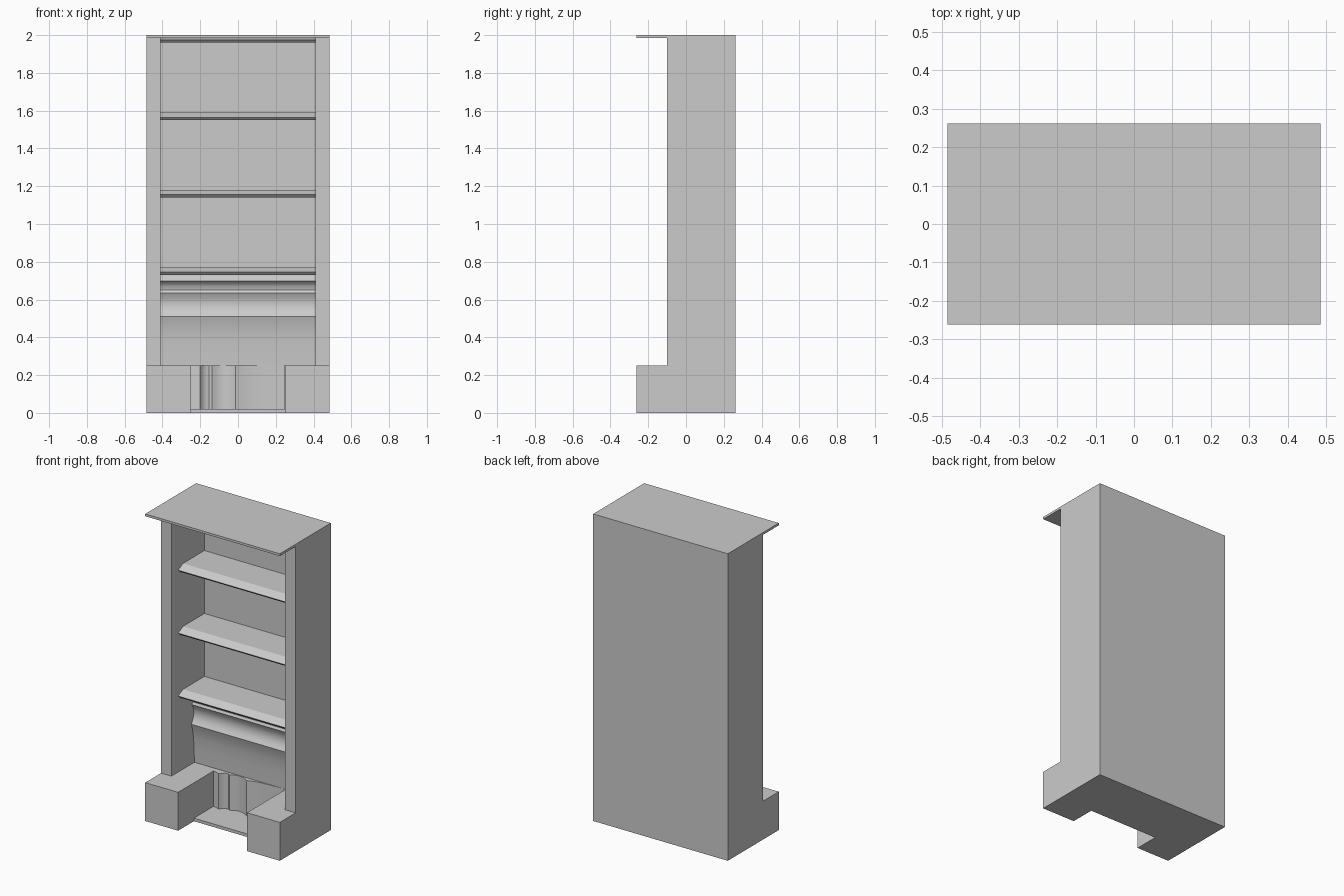
import bpy, bmesh, math
from mathutils import Vector

old = bpy.data.objects.get("Cube")
if old:
    bpy.data.objects.remove(old, do_unlink=True)

GREY = (0.6, 0.6, 0.6, 1)
mat = bpy.data.materials.new("plain grey")
mat.use_nodes = True
mat.diffuse_color = GREY
mat.node_tree.nodes["Principled BSDF"].inputs["Base Color"].default_value = GREY


def prism(name, outline, place, start, end, smooth=False):
    """Extrude a 2D outline; place(u, v, w) maps it into space."""
    bm = bmesh.new()
    face = bm.faces.new([bm.verts.new(place(u, v, start)) for u, v in outline])
    shift = Vector(place(0, 0, end)) - Vector(place(0, 0, start))
    grown = bmesh.ops.extrude_face_region(bm, geom=[face], use_keep_orig=True)
    moved = [g for g in grown["geom"] if isinstance(g, bmesh.types.BMVert)]
    bmesh.ops.translate(bm, verts=moved, vec=shift)
    bmesh.ops.recalc_face_normals(bm, faces=bm.faces)
    mesh = bpy.data.meshes.new(name)
    bm.to_mesh(mesh)
    bm.free()
    mesh.materials.append(mat)
    obj = bpy.data.objects.new(name, mesh)
    bpy.context.collection.objects.link(obj)
    if smooth:
        bpy.ops.object.select_all(action='DESELECT')
        obj.select_set(True)
        bpy.context.view_layer.objects.active = obj
        bpy.ops.object.shade_smooth_by_angle(angle=math.radians(25))
    return obj


def box(name, x0, x1, y0, y1, z0, z1):
    return prism(name, [(x0, y0), (x1, y0), (x1, y1), (x0, y1)],
                 lambda u, v, w: (u, v, w), z0, z1)


W, D = 0.485, 0.262          # half width, half depth
INNER, NOTCH = 0.41, 0.248   # half widths of the alcove and the hearth
FRONT, BACK = -0.10, 0.24    # post fronts and back wall
BASE, TOP = 0.25, 1.985

# Carcass
box("top_board", -W, W, -D, D, TOP, 2)
box("back_panel", -W, W, BACK, D, 0, TOP)
for side, s in (("right", -1), ("left", 1)):
    x0, x1 = sorted((s * INNER, s * W))
    box(side + "_post", x0, x1, FRONT, BACK, BASE, TOP)
    x0, x1 = sorted((s * NOTCH, s * W))
    box(side + "_plinth", x0, x1, -D, BACK, 0, BASE)
box("hearth_floor", -NOTCH, NOTCH, FRONT, BACK, 0, 0.02)

# Shelves with a pointed front edge; the uppermost tucks under the top board
for i in range(4):
    z = 0.77 + 0.41 * i
    top = min(z, TOP)
    outline = [(BACK, top), (0.02, top), (-0.03, z - 0.025),
               (-0.015, z - 0.04), (BACK, z - 0.04)]
    prism(f"shelf_{i + 1}", outline, lambda u, v, w: (w, u, v), -INNER, INNER)

# Moulding profile: distance along the moulding, y of its surface
moulding = [(0.025, 0.10), (0.038, 0.10), (0.072, 0.088), (0.085, 0.105),
            (0.10, 0.116), (0.12, 0.12), (0.135, 0.112), (0.16, 0.125),
            (0.19, 0.132), (0.22, 0.127), (0.24, 0.118), (0.26, 0.105),
            (0.30, 0.118), (0.35, 0.127), (0.42, 0.133), (0.52, 0.137)]
solid = moulding + [(0.52, BACK), (0.025, BACK)]

# The same moulding runs across the chimney breast and upright in the hearth
prism("chimney_breast", solid, lambda t, y, w: (w, y, 0.77 - t),
      -INNER, INNER, smooth=True)
prism("hearth_back", solid, lambda t, y, w: (t - 0.273, y, w),
      0.02, BASE, smooth=True)

# Thin slanted plate on the back wall of the middle compartment
plate = [(0.28, 1.55), (0.345, 1.195), (0.36, 1.185), (0.38, 1.18),
         (INNER, 1.18), (INNER, 1.55)]
prism("slanted_plate", plate, lambda u, v, w: (u, w, v), BACK - 0.004, BACK)
